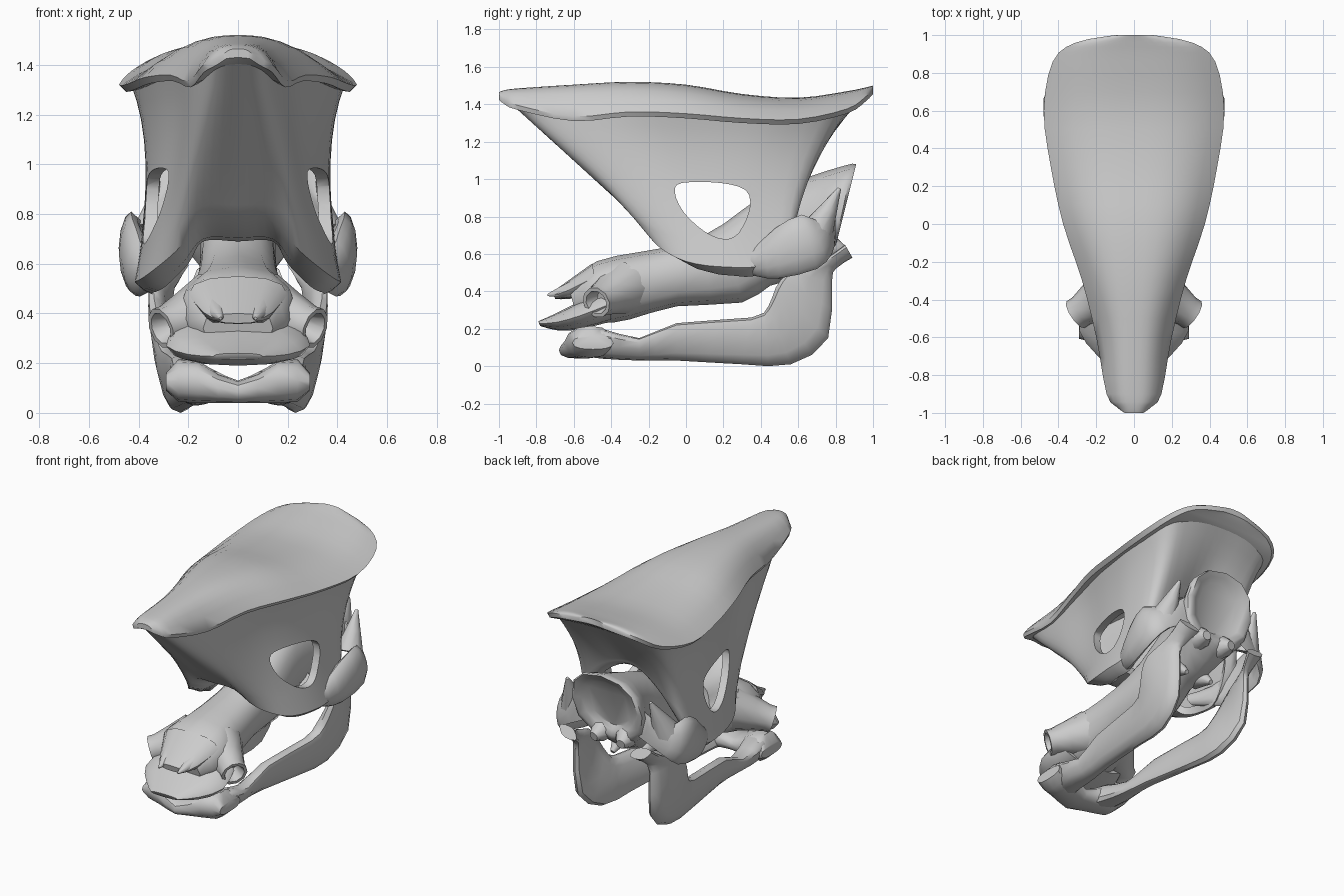
import bpy
import bmesh
from math import cos, sin, pi, copysign
from mathutils import Vector

if "Cube" in bpy.data.objects:
    bpy.data.objects.remove(bpy.data.objects["Cube"])

bone = bpy.data.materials.new("bone_grey")
bone.use_nodes = True
GREY = (0.6, 0.6, 0.6, 1)
bone.diffuse_color = GREY
bone.node_tree.nodes["Principled BSDF"].inputs["Base Color"].default_value = GREY


def activate(obj):
    bpy.ops.object.select_all(action='DESELECT')
    obj.select_set(True)
    bpy.context.view_layer.objects.active = obj


def smooth(obj, angle=0.8):
    activate(obj)
    bpy.ops.object.shade_smooth_by_angle(angle=angle)


def loft(name, rings, capped=True):
    """Skin a list of closed rings with quads."""
    bm = bmesh.new()
    rows = [[bm.verts.new(p) for p in ring] for ring in rings]
    for low, high in zip(rows, rows[1:]):
        for i in range(len(low)):
            j = (i + 1) % len(low)
            bm.faces.new((low[i], low[j], high[j], high[i]))
    if capped:
        bm.faces.new(rows[0])
        bm.faces.new(rows[-1])
    bmesh.ops.recalc_face_normals(bm, faces=bm.faces)
    mesh = bpy.data.meshes.new(name)
    bm.to_mesh(mesh)
    bm.free()
    obj = bpy.data.objects.new(name, mesh)
    bpy.context.collection.objects.link(obj)
    mesh.materials.append(bone)
    smooth(obj)
    return obj


def oval(centre, u, v, sides=12, power=1):
    """Ring spanned by u and v; a power below one makes it boxier."""
    def bend(value):
        return copysign(abs(value) ** power, value)

    angles = [2 * pi * i / sides for i in range(sides)]
    return [Vector(centre) + Vector(u) * bend(cos(a)) + Vector(v) * bend(sin(a))
            for a in angles]


def catmull(a, b, c, d, t):
    return 0.5 * (2 * b + (c - a) * t + (2 * a - 5 * b + 4 * c - d) * t * t
                  + (3 * b - a - 3 * c + d) * t ** 3)


def refine(points, steps=3, closed=False):
    """Smooth curve through the points."""
    pts = [Vector(p) for p in points]
    n = len(pts)
    pick = (lambda i: pts[i % n]) if closed else (lambda i: pts[max(0, min(n - 1, i))])
    out = [catmull(*(pick(i + k) for k in (-1, 0, 1, 2)), s / steps)
           for i in range(n if closed else n - 1) for s in range(steps)]
    return out if closed else out + [pts[-1]]


def bone_loft(name, sections, side=1, lean=0, power=.85):
    """Sections: top y, top z, bottom y, bottom z, centre x, half width."""
    rings = []
    for yt, zt, yb, zb, x, w in refine(sections, 2):
        rings.append(oval((side * x, (yt + yb) / 2, (zt + zb) / 2), (w, 0, 0),
                          (side * lean, (yt - yb) / 2, (zt - zb) / 2), power=power))
    return loft(name, rings)


def spike(name, start, end, stops):
    """Round horn from start to end; stops are (fraction, radius)."""
    a, b = Vector(start), Vector(end)
    turn = (b - a).to_track_quat('Z', 'Y')
    u, v = turn @ Vector((1, 0, 0)), turn @ Vector((0, 1, 0))
    return loft(name, [oval(a.lerp(b, f), u * r, v * r, 10) for f, r in stops])


# Saddle-shaped crown: y, half width, rim z, ridge z
crown = refine([(-1, .05, 1.45, 1.465), (-.97, .09, 1.425, 1.475), (-.9, .145, 1.395, 1.485),
                (-.6, .2, 1.335, 1.505), (-.3, .275, 1.36, 1.52), (0, .375, 1.35, 1.505),
                (.3, .44, 1.325, 1.455), (.6, .478, 1.32, 1.435), (.86, .43, 1.375, 1.47),
                (.96, .31, 1.44, 1.49), (1, .1, 1.48, 1.5)], 3)
crown_rings = []
for y, w, rim, ridge in crown:
    ts = [-1 + i / 6 for i in range(13)]
    top = [Vector((w * t, y, rim + (ridge - rim) * (1 - abs(t) ** 3))) for t in ts]
    under = [Vector((w * t * .95, y, rim - .025 + (ridge - rim) * .3 * (1 - t * t)))
             for t in reversed(ts)]
    crown_rings.append(top + under)
loft("crown", crown_rings)


# Flared shell under the crown, half outlines from front centre to back centre
def mirrored_loop(half):
    return refine(half + [(-x, y, z) for x, y, z in half[-2:0:-1]], 4, closed=True)


upper = mirrored_loop([(0, -.97, 1.435), (.085, -.91, 1.41), (.165, -.6, 1.345),
                       (.24, -.25, 1.36), (.36, .15, 1.335), (.43, .5, 1.32), (.4, .8, 1.355),
                       (.26, .9, 1.4), (0, .93, 1.42)])
middle = mirrored_loop([(0, -.54, 1.05), (.13, -.54, 1.05), (.2, -.43, 1.04), (.255, -.13, 1.02),
                        (.33, .15, 1), (.37, .4, 1), (.35, .66, 1.06), (.2, .71, 1.13),
                        (0, .69, 1.16)])
lower = mirrored_loop([(0, -.25, .78), (.14, -.24, .77), (.25, -.16, .65), (.36, 0, .56),
                       (.41, .22, .53), (.41, .42, .55), (.37, .57, .74), (.2, .63, .98),
                       (0, .61, 1.05)])
hem = mirrored_loop([(0, .05, .69), (.14, .05, .69), (.2, .08, .6), (.29, .12, .51),
                     (.34, .24, .485), (.34, .4, .5), (.31, .53, .72), (.18, .59, .95),
                     (0, .57, 1.03)])
levels = []
for k in range(9):
    s = k / 8
    levels.append([a * (1 - s) * (1 - 2 * s) + b * 4 * s * (1 - s) + c * s * (2 * s - 1)
                   for a, b, c in zip(upper, middle, lower)])
rolled = [a.lerp(b, .5) + (a - b).length * Vector((0, 0, -.1)) for a, b in zip(lower, hem)]
shell = loft("shell", levels + [rolled, hem], capped=False)
outline = refine([(-.06, .93), (-.02, .98), (.18, .98), (.32, .94), (.34, .84),
                  (.28, .71), (.2, .68), (.1, .72), (-.01, .82)], 3, closed=True)
cutter = loft("opening_cutter", [[(x, y, z) for y, z in outline] for x in (-1, 1)])
cutter.hide_render = True
wall = shell.modifiers.new("wall", 'SOLIDIFY')
wall.thickness = .05
wall.offset = 1
hole = shell.modifiers.new("openings", 'BOOLEAN')
hole.object = cutter
hole.solver = 'EXACT'
activate(shell)
for modifier in ("wall", "openings"):
    bpy.ops.object.modifier_apply(modifier=modifier)
bpy.data.objects.remove(cutter)
smooth(shell)

# Skull core with dished back, upper lip, nose roof and chin
bone_loft("skull", [(-.63, .43, -.58, .25, 0, .14), (-.48, .56, -.45, .23, 0, .24),
                    (-.25, .61, -.3, .25, 0, .2), (0, .66, -.05, .32, 0, .17),
                    (.2, .76, .3, .34, 0, .16), (.42, .92, .45, .43, 0, .15),
                    (.65, 1.01, .62, .48, 0, .18), (.84, 1.07, .76, .58, 0, .26),
                    (.91, 1.08, .8, .64, 0, .24), (.86, 1.02, .77, .7, 0, .15)])
bone_loft("upper_lip", [(-.79, .24, -.78, .215, 0, .1), (-.7, .28, -.68, .19, 0, .2),
                        (-.58, .34, -.55, .2, 0, .29), (-.42, .42, -.4, .24, 0, .26)])
bone_loft("nose_roof", [(-.71, .4, -.7, .36, 0, .09), (-.64, .45, -.62, .36, 0, .14),
                        (-.5, .55, -.48, .4, 0, .2)])
chin_stops = [(-.29, .035, .125), (-.24, .085, .13), (-.16, .085, .125), (-.08, .06, .1),
              (0, .045, .085)]
chin_stops += [(-x, h, z) for x, h, z in chin_stops[-2::-1]]
loft("chin", [oval((x, -.57 + abs(x) * .25, z), (0, .11, 0), (0, 0, h), power=.8)
              for x, h, z in chin_stops])

# Paired bones on both sides
for side, label in ((1, "left"), (-1, "right")):
    def at(x, y, z):
        return (side * x, y, z)

    bone_loft(label + "_jaw", [(-.6, .17, -.6, .06, .1, .08), (-.45, .2, -.45, .04, .18, .09),
                               (-.25, .15, -.25, .03, .19, .06), (-.05, .23, -.05, .03, .21, .05),
                               (.35, .26, .3, .01, .25, .05), (.44, .32, .56, .01, .27, .055),
                               (.48, .42, .76, .15, .3, .045), (.55, .5, .78, .45, .31, .035),
                               (.72, .56, .8, .52, .29, .035), (.85, .65, .89, .58, .27, .06)],
              side, lean=.03, power=.75)
    bone_loft(label + "_cheek", [(.2, .62, .22, .53, .3, .04), (.36, .64, .38, .48, .37, .05),
                                 (.48, .74, .5, .47, .41, .055), (.62, .81, .7, .52, .43, .05),
                                 (.73, .77, .78, .6, .37, .05), (.8, .88, .8, .68, .22, .05)],
              side, power=1.1)
    spike(label + "_cheek_horn", at(.34, .7, .72), at(.31, .82, .95),
          [(0, .09), (.5, .05), (1, .01)])
    spike(label + "_tusk_socket", at(.1, -.34, .42), at(.31, -.48, .34),
          [(0, .15), (.5, .11), (.85, .085), (1, .085), (1, .065), (.7, .04)])
    spike(label + "_nostril_point", at(.09, -.6, .41), at(.07, -.74, .38),
          [(0, .05), (.5, .03), (1, .006)])
    spike(label + "_neck_knob", at(.08, .66, .66), at(.1, .84, .62),
          [(0, .09), (.7, .065), (1, .03)])
    spike(label + "_palate_hook", at(.1, .5, .54), at(.1, .64, .44),
          [(0, .08), (.6, .04), (1, .015)])
